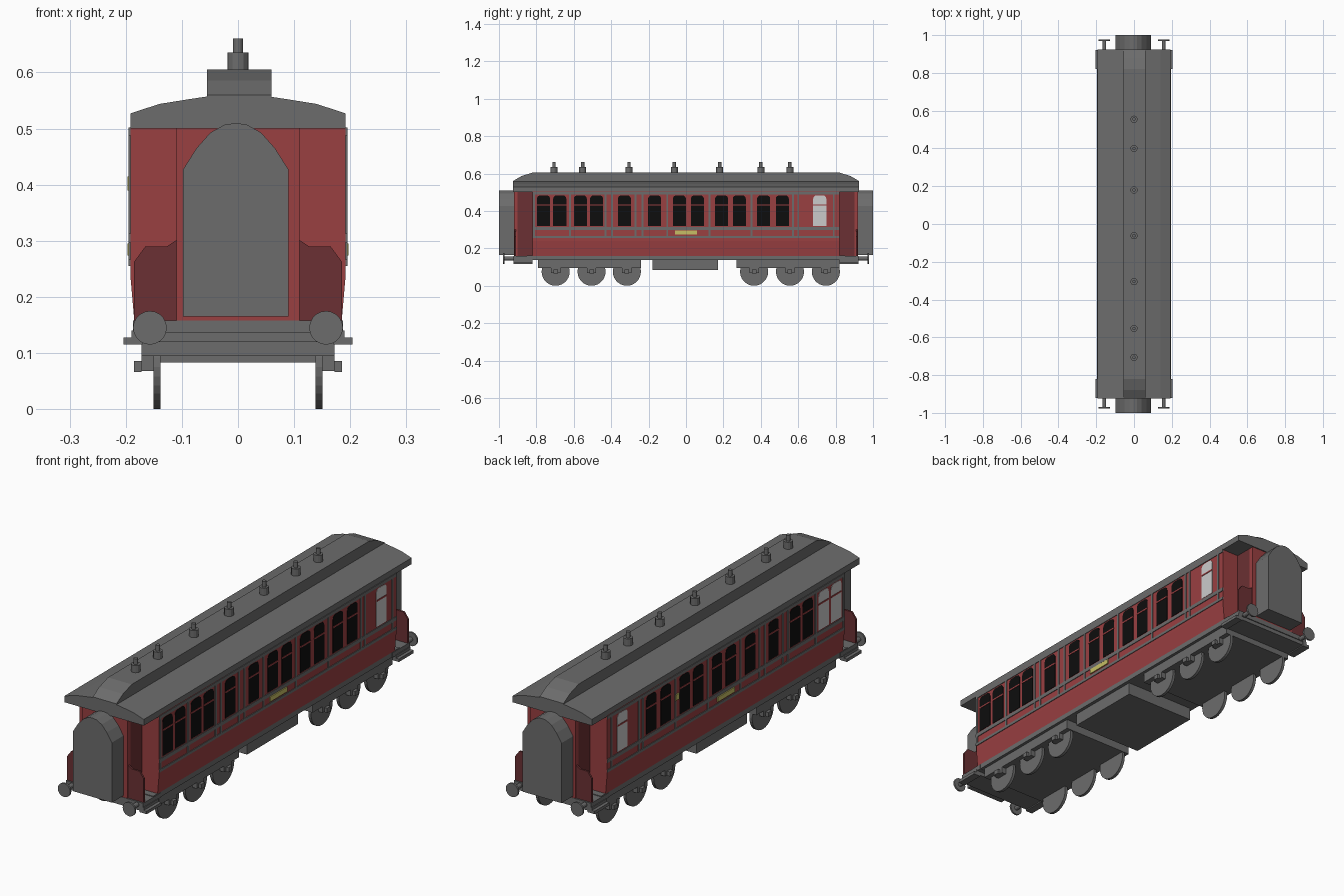
import bpy, bmesh, math

if "Cube" in bpy.data.objects:
    bpy.data.objects.remove(bpy.data.objects["Cube"])

def material(name, rgb):
    m = bpy.data.materials.new(name)
    m.diffuse_color = (*rgb, 1)
    m.use_nodes = True
    m.node_tree.nodes["Principled BSDF"].inputs["Base Color"].default_value = m.diffuse_color
    return m

GREY = material("grey", (0.15, 0.15, 0.15))
RED = material("red", (0.32, 0.050, 0.053))
DARK = material("dark_red", (0.147, 0.030, 0.033))
BLACK = material("black_glass", (0.004, 0.004, 0.004))
WHITE = material("white_glass", (0.60, 0.60, 0.60))
GOLD = material("gold", (0.57, 0.52, 0.13))

parts = {}   # part name -> (bmesh, material); repeated pieces share one mesh


def prism(name, mat, axis, pts, a, b):
    """Extrude a 2D outline along x (outline in y,z), y (x,z) or z (x,y)."""
    bm = parts.setdefault(name, (bmesh.new(), mat))[0]
    place = {'x': lambda u, v, w: (w, u, v),
             'y': lambda u, v, w: (u, w, v),
             'z': lambda u, v, w: (u, v, w)}[axis]
    lo = [bm.verts.new(place(u, v, a)) for u, v in pts]
    hi = [bm.verts.new(place(u, v, b)) for u, v in pts]
    n = len(pts)
    bm.faces.new(lo)
    bm.faces.new(hi[::-1])
    for i in range(n):
        j = (i + 1) % n
        bm.faces.new((lo[i], hi[i], hi[j], lo[j]))


def box(name, mat, x, y, z):
    prism(name, mat, 'z', [(x[0], y[0]), (x[1], y[0]), (x[1], y[1]), (x[0], y[1])], *z)


def disc(name, mat, axis, centre, r, a, b, n=20):
    pts = [(centre[0] + r * math.cos(2 * math.pi * i / n),
            centre[1] + r * math.sin(2 * math.pi * i / n)) for i in range(n)]
    prism(name, mat, axis, pts, a, b)


def mirrored(half):
    """Complete a half outline (x >= 0, bottom to top) across x = 0."""
    return half + [(-x, z) for x, z in reversed(half) if x > 0]


W = 0.192   # half width of the body
SIDES = (-1, 1)

# Body with tucked-in lower sides, and narrower vestibules at both ends
prism("body", RED, 'y', mirrored([(0.185, 0.16), (W, 0.24), (W, 0.505)]), -0.82, 0.82)
for s in SIDES:
    box("vestibule_end", RED, (-0.11, 0.11), sorted((s * 0.90, s * 0.92)), (0.15, 0.505))
    box("vestibule_side", DARK, (-0.11, 0.11), sorted((s * 0.815, s * 0.90)), (0.15, 0.505))

# Roof, clerestory and ventilators
prism("roof", GREY, 'y', mirrored([(W, 0.5), (W, 0.527), (0.14, 0.544), (0.09, 0.552),
                                   (0.05, 0.558), (0, 0.56)]), -0.925, 0.925)
prism("clerestory", GREY, 'x', [(-0.925, 0.545), (-0.925, 0.56), (-0.88, 0.586), (-0.82, 0.605),
                                (0.82, 0.605), (0.88, 0.586), (0.925, 0.56), (0.925, 0.545)],
      -0.055, 0.06)
for y in (-0.706, -0.553, -0.305, -0.062, 0.18, 0.4, 0.555):
    disc("roof_vent", GREY, 'z', (0, y), 0.019, 0.6, 0.636, 12)
    disc("roof_vent", GREY, 'z', (0, y), 0.009, 0.636, 0.661, 12)

# Arched gangway bellows, end gates, platforms, steps, buffers
arch = [(0.094, 0.165), (0.094, 0.427), (0.07, 0.465), (0.045, 0.493), (0.02, 0.507), (0, 0.51)]
gate = [(0.107, 0.15), (0.107, 0.303), (0.127, 0.29), (0.165, 0.29), (0.185, 0.263), (0.185, 0.15)]
for s in SIDES:
    prism("gangway", GREY, 'y', [(x - 0.004, z) for x, z in mirrored(arch)], s * 0.915, s * 1.0)
    box("platform", GREY, (-0.187, 0.187), sorted((s * 0.80, s * 0.922)), (0.137, 0.158))
    box("buffer_beam", GREY, (-0.17, 0.17), sorted((s * 0.82, s * 0.918)), (0.12, 0.14))
    for t in SIDES:
        prism("end_gate", DARK, 'y', [(t * x, z) for x, z in gate], s * 0.908, s * 0.916)
        box("footstep", GREY, sorted((t * 0.17, t * 0.204)), sorted((s * 0.82, s * 0.922)),
            (0.115, 0.128))
        box("step_bracket", GREY, sorted((t * 0.17, t * 0.19)), sorted((s * 0.82, s * 0.922)),
            (0.128, 0.14))
        disc("buffer", GREY, 'y', (t * 0.157, 0.145), 0.010, s * 0.91, s * 0.972, 12)
        disc("buffer", GREY, 'y', (t * 0.157, 0.145), 0.030, s * 0.970, s * 0.978)

# Underframe with central equipment box
box("underframe", GREY, (-0.185, 0.185), (-0.85, 0.85), (0.138, 0.161))
box("equipment_box", GREY, (-0.17, 0.17), (-0.18, 0.17), (0.083, 0.14))

# Two three-axle bogies
for y0, y1, axles in ((-0.79, -0.24, (-0.697, -0.505, -0.316)),
                      (0.27, 0.82, (0.364, 0.556, 0.748))):
    box("bogie_frame", GREY, (-0.172, 0.172), (y0, y1), (0.095, 0.139))
    for y in axles:
        for t in SIDES:
            disc("wheel", GREY, 'x', (y, 0.075), 0.075, t * 0.138, t * 0.151, 28)
            box("axle_box", GREY, sorted((t * 0.151, t * 0.172)), (y - 0.025, y + 0.025),
                (0.068, 0.097))
            box("axle_box", GREY, sorted((t * 0.172, t * 0.185)), (y - 0.012, y + 0.012),
                (0.066, 0.086))


# Side windows with rounded top corners and a red glazing bar
def window(side, y, mat):
    h, top, r = 0.035, 0.483, 0.018
    pts = [(y - h, 0.318), (y + h, 0.318)]
    for k in range(4):
        a = k * math.pi / 6
        pts.append((y + h - r + r * math.cos(a), top - r + r * math.sin(a)))
    for k in range(4):
        a = math.pi / 2 + k * math.pi / 6
        pts.append((y - h + r + r * math.cos(a), top - r + r * math.sin(a)))
    name = "white_window" if mat == WHITE else "window"
    prism(name, mat, 'x', pts, side * (W - 0.003), side * (W + 0.0015))
    box("glazing_bar", RED, sorted((side * W, side * (W + 0.003))), (y - h, y + h),
        (0.428, 0.435))


windows = (-0.762, -0.675, -0.565, -0.478, -0.329, -0.168, -0.035, 0.061,
           0.190, 0.285, 0.415, 0.515, 0.715)
posts = (-0.812, -0.62, -0.43, -0.395, -0.27, -0.232, -0.10, 0.125, 0.35, 0.572, 0.60, 0.79)
for s in SIDES:
    for y in windows:
        white = y > 0.7 or (s < 0 and y < -0.65)
        window(s, y, WHITE if white else BLACK)
    # Grey beading: horizontal rails and uprights
    xs = sorted((s * (W - 0.003), s * (W + 0.003)))
    for z0, z1 in ((0.297, 0.313), (0.255, 0.267), (0.488, 0.502)):
        box("beading", GREY, xs, (-0.82, 0.82), (z0, z1))
    for y in posts:
        box("beading", GREY, xs, (y - 0.005, y + 0.005), (0.26, 0.5))
    # Gold plate on each side
    box("gold_plate", GOLD, sorted((s * W, s * (W + 0.005))), (-0.058, 0.06), (0.274, 0.295))
# Small gold plate on the left side only
box("small_gold_plate", GOLD, (-W - 0.005, -W), (0.325, 0.35), (0.39, 0.415))

# Turn every part into an object
for name, (bm, mat) in parts.items():
    bmesh.ops.recalc_face_normals(bm, faces=bm.faces)
    mesh = bpy.data.meshes.new(name)
    bm.to_mesh(mesh)
    bm.free()
    mesh.materials.append(mat)
    bpy.context.collection.objects.link(bpy.data.objects.new(name, mesh))
